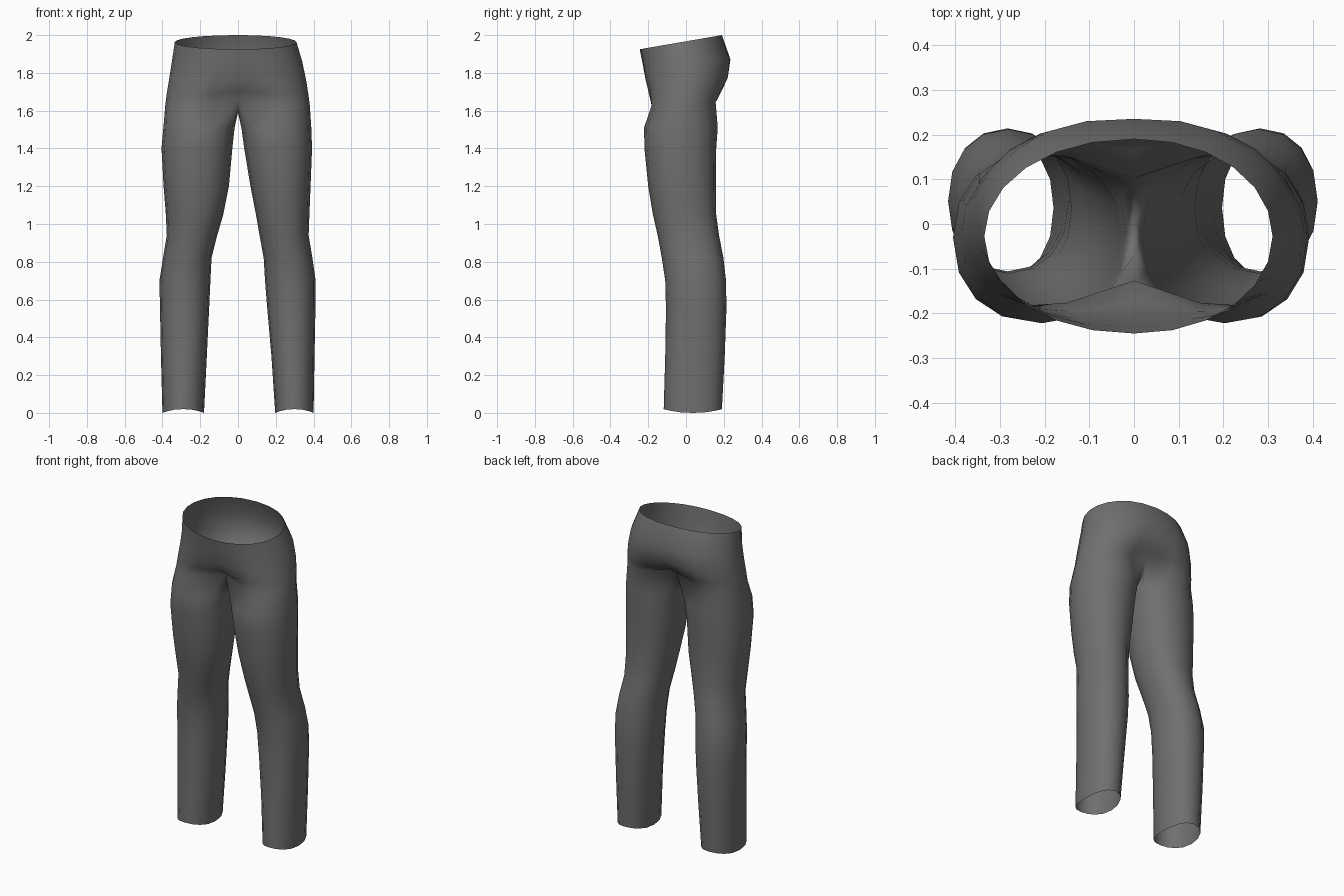
import bpy, bmesh
from math import sin, cos, radians, copysign

cube = bpy.data.objects.get("Cube")
if cube:
    bpy.data.objects.remove(cube)

SIDES = 16          # vertices around each leg
OUTER = 13          # of these, the ones that continue up into the hips

# hips: z front, z back, right width, left width, y front, y back, groove, squareness
HIPS = [
    (1.925, 2.0, .335, .31, -.245, .19, 0, .95),
    (1.85, 1.87, .35, .34, -.235, .24, .02, .88),
    (1.76, 1.77, .365, .36, -.228, .235, .07, .8),
    (1.68, 1.69, .378, .373, -.222, .212, .22, .74),
    (1.62, 1.64, .385, .38, -.22, .195, .45, .7),
]
# legs: z, right inner, right outer, left inner, left outer, y front, y back
LEGS = [
    (1.51, .018, .395, .018, .388, -.222, .168),
    (1.4, .03, .405, .033, .392, -.22, .16),
    (1.2, .048, .394, .066, .384, -.2, .16),
    (1.05, .078, .382, .095, .378, -.175, .16),
    (.94, .11, .377, .114, .374, -.15, .175),
    (.82, .14, .397, .136, .394, -.128, .198),
    (.7, .146, .416, .143, .411, -.11, .212),
    (.55, .153, .413, .155, .41, -.106, .214),
    (.3, .165, .408, .177, .405, -.11, .205),
    (.01, .18, .4, .197, .4, -.118, .19),
]
# seam under the crotch, back to front: y, z
SEAM = [(.08, 1.615), (.01, 1.59), (-.07, 1.605)]


def power(v, p):
    return copysign(abs(v) ** p, v)


def hip_ring(row, side):
    zf, zb, right, left, yf, yb, groove, p = row
    width = left if side > 0 else right
    mid, half = (yf + yb) / 2, (yb - yf) / 2
    points = []
    for i in range(OUTER):
        a = radians(-90 + 180 * i / (OUTER - 1))
        s, c = sin(a), max(cos(a), 0)
        if c < 1e-6:
            c = 0
        dent = 1 - groove * (1 - c) ** 3
        x = side * width * power(c, p)
        # the cloth rises a little toward the centre crease
        z = zf + (zb - zf) * (s + 1) / 2 + .1 * groove * (1 - c) ** 3
        points.append((x, mid + half * s * dent, z))
    return points


def leg_ring(row, side):
    z, ri, ro, li, lo, yf, yb = row
    inner, outer = (li, lo) if side > 0 else (ri, ro)
    points = []
    for i in range(SIDES):
        a = radians(-135 + 360 * i / SIDES)
        x = (inner + outer) / 2 + (outer - inner) / 2 * power(cos(a), .92)
        y = (yf + yb) / 2 + (yb - yf) / 2 * power(sin(a), .92)
        lift = .01 * cos(2 * a) if z < .1 else 0     # wavy hem
        points.append((side * x, y, z - lift))
    return points


def bridge(bm, upper, lower, side, closed):
    n = len(lower)
    for i in range(n if closed else n - 1):
        j = (i + 1) % n
        quad = [lower[i], lower[j], upper[j], upper[i]]
        bm.faces.new(quad if side > 0 else quad[::-1])


bm = bmesh.new()
for side in (1, -1):
    # half of the hips
    rings = [[bm.verts.new(p) for p in hip_ring(r, side)] for r in HIPS]
    for upper, lower in zip(rings, rings[1:]):
        bridge(bm, upper, lower, side, False)
    # the lowest hip ring and the crotch seam close into the leg opening
    upper = rings[-1] + [bm.verts.new((0, y, z)) for y, z in SEAM]
    for row in LEGS:
        lower = [bm.verts.new(p) for p in leg_ring(row, side)]
        bridge(bm, upper, lower, side, True)
        upper = lower
# sew the two halves together
bmesh.ops.remove_doubles(bm, verts=bm.verts, dist=.0005)
for face in bm.faces:
    face.smooth = True

mesh = bpy.data.meshes.new("trousers")
bm.to_mesh(mesh)
bm.free()
trousers = bpy.data.objects.new("trousers", mesh)
bpy.context.collection.objects.link(trousers)

# plain grey cloth
cloth = bpy.data.materials.new("dark_grey_cloth")
cloth.use_nodes = True
colour = (.16, .16, .16, 1)
cloth.diffuse_color = colour
cloth.node_tree.nodes["Principled BSDF"].inputs["Base Color"].default_value = colour
mesh.materials.append(cloth)
